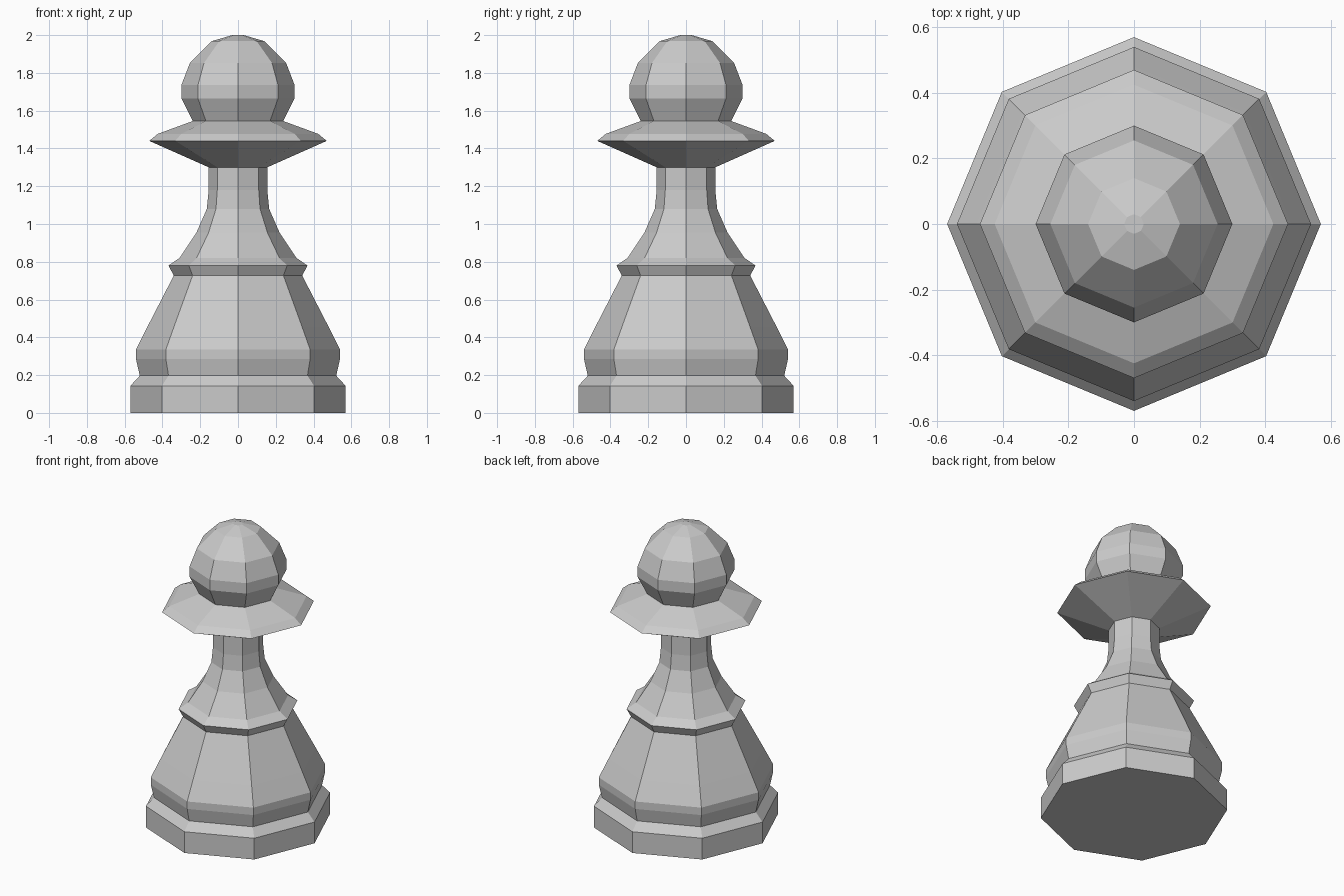
import bpy, bmesh
from math import cos, sin, tau

if "Cube" in bpy.data.objects:
    bpy.data.objects.remove(bpy.data.objects["Cube"])

SIDES = 8


def lathe(name, profile, cap_bottom=False, cap_top=False):
    """Turn a (radius, height) profile around z with flat octagonal sides."""
    bm = bmesh.new()
    rings = [[bm.verts.new((r * cos(tau * i / SIDES), r * sin(tau * i / SIDES), z))
              for i in range(SIDES)] for r, z in profile]
    for low, high in zip(rings, rings[1:]):
        for i in range(SIDES):
            j = (i + 1) % SIDES
            bm.faces.new((low[i], low[j], high[j], high[i]))
    if cap_bottom:
        bm.faces.new(rings[0][::-1])
    if cap_top:
        bm.faces.new(rings[-1])
    mesh = bpy.data.meshes.new(name)
    bm.to_mesh(mesh)
    bm.free()
    obj = bpy.data.objects.new(name, mesh)
    bpy.context.collection.objects.link(obj)
    return obj


# Parts share their seam rings, so the stacked piece is one closed skin
waist = (0.34, 0.727)
neck_top = (0.155, 1.30)
head_seat = (0.24, 1.545)

# Foot slab and flared base
lathe("base", [(0.57, 0), (0.57, 0.143), (0.52, 0.197), (0.54, 0.285),
               (0.54, 0.335), (0.48, 0.455), waist], cap_bottom=True)

# Lip and tapering neck
lathe("neck", [waist, (0.368, 0.78), (0.31, 0.82), (0.22, 0.955),
               (0.165, 1.08), (0.155, 1.18), neck_top])

# Wide collar
lathe("collar", [neck_top, (0.47, 1.44), (0.425, 1.477), head_seat])

# Round head
lathe("head", [head_seat, (0.30, 1.665), (0.30, 1.735), (0.255, 1.852),
               (0.14, 1.968), (0.03, 2.0)], cap_top=True)
